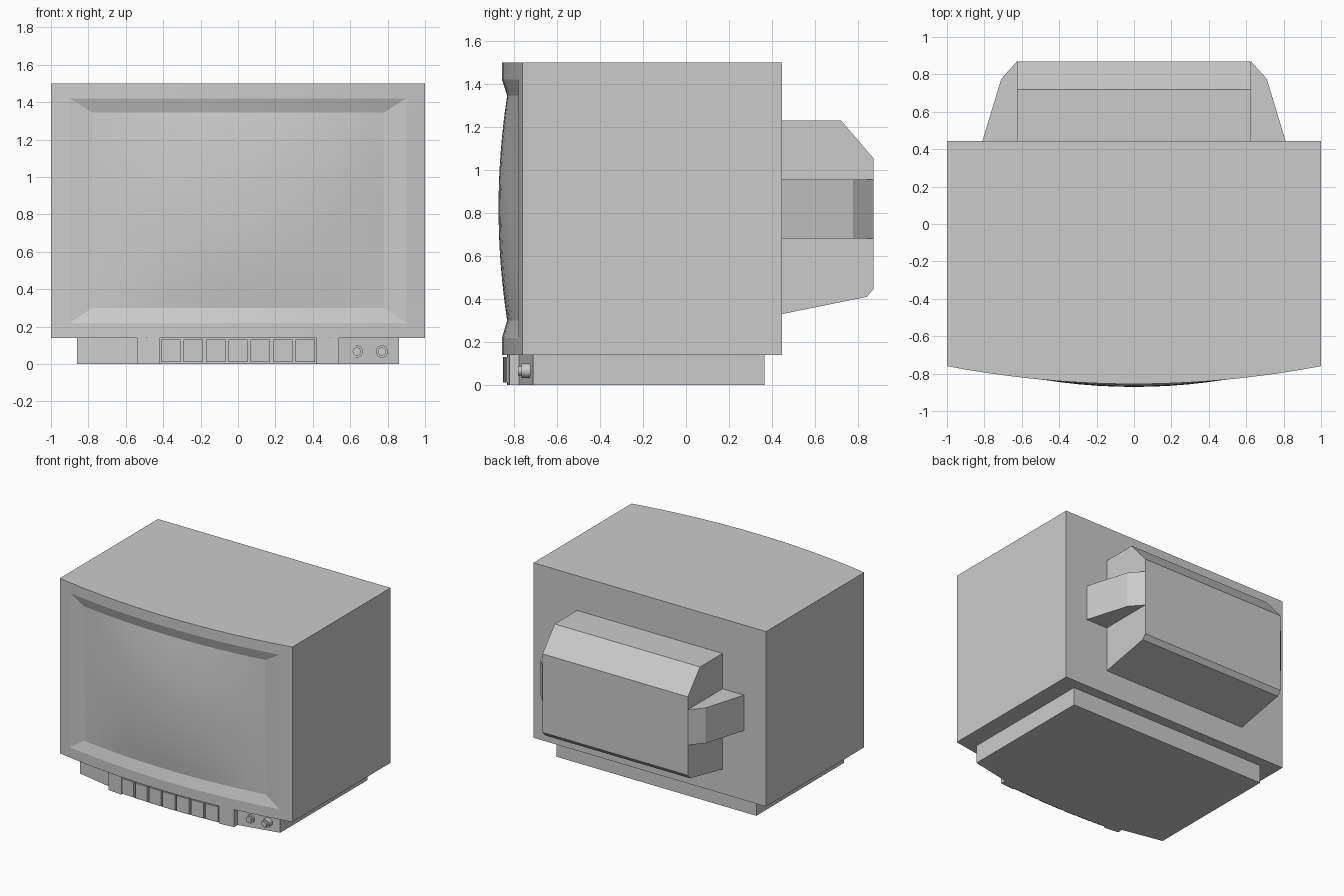
import bpy, bmesh, math

if "Cube" in bpy.data.objects:
    bpy.data.objects.remove(bpy.data.objects["Cube"])

def front(x):
    """Depth of the gently bowed cabinet front at x."""
    return -0.855 + 0.095 * x * x

def finish(name, bm, smooth=None):
    bmesh.ops.recalc_face_normals(bm, faces=bm.faces[:])
    me = bpy.data.meshes.new(name)
    bm.to_mesh(me)
    bm.free()
    ob = bpy.data.objects.new(name, me)
    bpy.context.collection.objects.link(ob)
    if smooth:
        bpy.ops.object.select_all(action='DESELECT')
        ob.select_set(True)
        bpy.context.view_layer.objects.active = ob
        bpy.ops.object.shade_smooth_by_angle(angle=math.radians(smooth))
    return ob

def prism(name, outline, lo, hi, axis='Z', smooth=None):
    """Extrude a 2D outline: (x, y) along Z, or (y, z) along X."""
    bm = bmesh.new()
    place = (lambda a, b, t: (a, b, t)) if axis == 'Z' else (lambda a, b, t: (t, a, b))
    rings = [[bm.verts.new(place(a, b, t)) for a, b in outline] for t in (lo, hi)]
    for r in rings:
        bm.faces.new(r)
    n = len(outline)
    for i in range(n):
        j = (i + 1) % n
        bm.faces.new((rings[0][i], rings[0][j], rings[1][j], rings[1][i]))
    return finish(name, bm, smooth)

def arc(x0, x1, n, offset=0.0):
    xs = [x0 + (x1 - x0) * i / n for i in range(n + 1)]
    return [(x, front(x) + offset) for x in xs]

# Cabinet: bowed front grid with sunken bezel and bulging screen
SX, Z0, Z1, BACK = 0.78, 0.30, 1.345, 0.445
N = 16
xs = [-1, -0.9] + [-SX + 2 * SX * i / N for i in range(N + 1)] + [0.9, 1]
zs = [0.14, 0.22] + [Z0 + (Z1 - Z0) * i / N for i in range(N + 1)] + [1.42, 1.5]

def depth(i, k):
    x, z = xs[i], zs[k]
    if not (2 <= i <= N + 2 and 2 <= k <= N + 2):
        return front(x)
    u, v = x / SX, (2 * z - Z0 - Z1) / (Z1 - Z0)
    return front(x) + 0.024 - 0.040 * (1 - u * u) * (1 - v * v)

bm = bmesh.new()
g = [[bm.verts.new((xs[i], depth(i, k), zs[k])) for k in range(len(zs))] for i in range(len(xs))]
for i in range(len(xs) - 1):
    for k in range(len(zs) - 1):
        bm.faces.new((g[i][k], g[i + 1][k], g[i + 1][k + 1], g[i][k + 1]))
# mitred bezel corners
for a, b in ((1, 2), (-2, -3)):
    for c, d in ((1, 2), (-2, -3)):
        bmesh.ops.connect_verts(bm, verts=[g[a][c], g[b][d]])
rim = [e for e in bm.edges if e.is_boundary]
ext = bmesh.ops.extrude_edge_only(bm, edges=rim)['geom']
for v in ext:
    if isinstance(v, bmesh.types.BMVert):
        v.co.y = BACK
bmesh.ops.holes_fill(bm, edges=[e for e in bm.edges if e.is_boundary], sides=0)
finish("cabinet", bm, 9)

# Base with the stepped-forward control strip
outline = ([(-0.86, 0.365), (-0.86, -0.71), (-0.54, -0.775)] + arc(-0.54, -0.42, 2, 0.008)
           + arc(-0.42, 0.42, 12, 0.024) + arc(0.42, 0.54, 2, 0.008)
           + [(0.54, -0.775), (0.86, -0.71), (0.86, 0.365)])
prism("base", outline, 0, 0.14)

# Row of seven push buttons
for n in range(7):
    c = (n - 3) * 0.12
    pts = arc(c - 0.052, c + 0.052, 1, 0.004)
    pts += [(c + 0.052, -0.80), (c - 0.052, -0.80)]
    prism("button", pts, 0.012, 0.13)

# Two round knobs on the right-hand panel
for x in (0.635, 0.77):
    for r, y0, y1 in ((0.033, -0.765, -0.70), (0.022, -0.78, -0.76)):
        bm = bmesh.new()
        bmesh.ops.create_cone(bm, cap_ends=True, segments=20, radius1=r, radius2=r, depth=y1 - y0)
        for v in bm.verts:
            v.co = (v.co.x + x, v.co.z + (y0 + y1) / 2, v.co.y + 0.067)
        finish("knob", bm, 30)

# Rear tube housing
prism("rear_housing", [(BACK, 0.33), (BACK, 1.23), (0.72, 1.23), (0.87, 1.055),
                       (0.87, 0.445), (0.84, 0.41)], -0.625, 0.625, 'X')

# Side wings of the rear housing
for s in (-1, 1):
    prism("rear_wing", [(s * 0.625, BACK), (s * 0.81, BACK), (s * 0.71, 0.775),
                        (s * 0.625, 0.87)], 0.68, 0.955)
